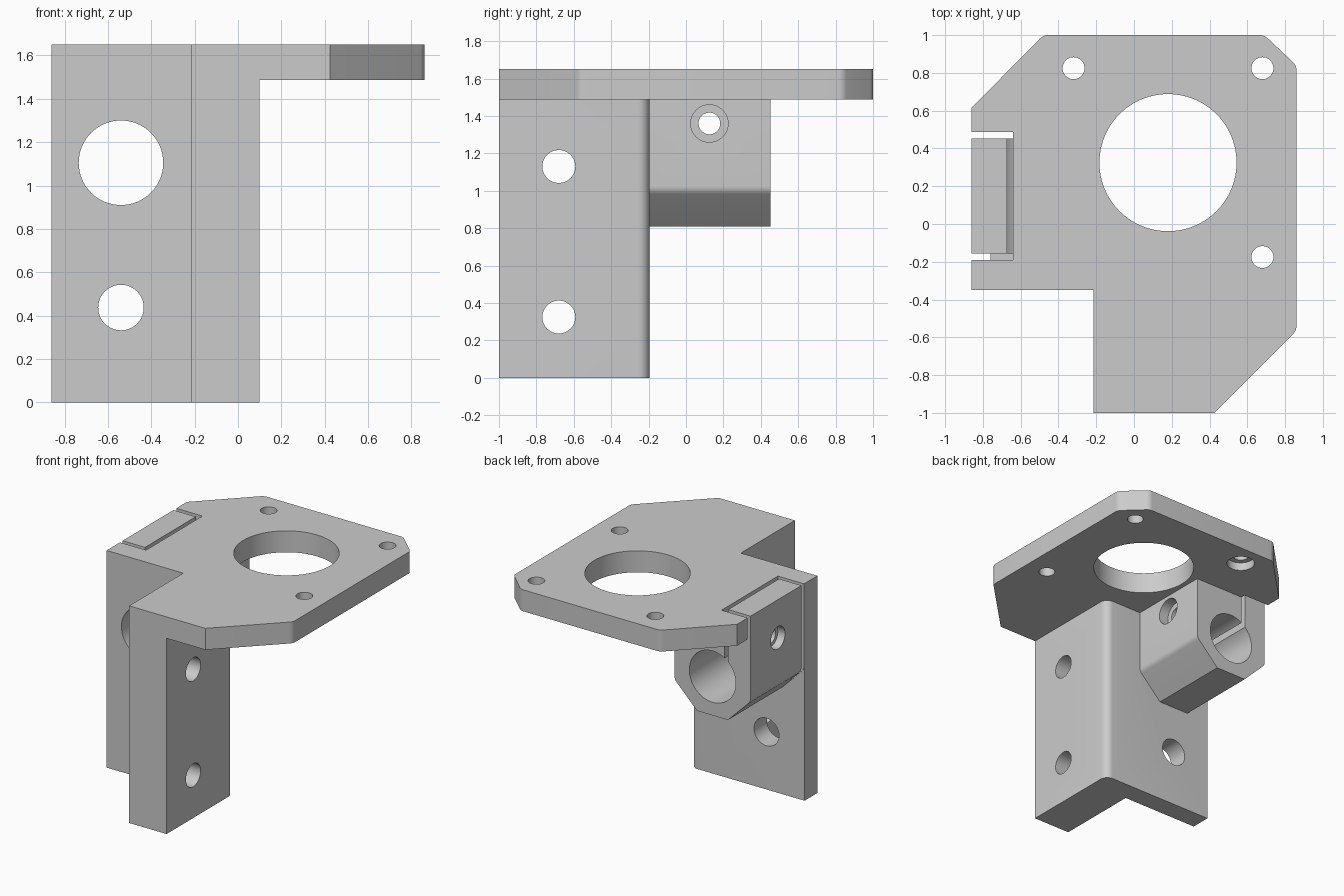
import bpy
import bmesh
from math import cos, sin, tan, pi
from mathutils import Vector, Matrix

if "Cube" in bpy.data.objects:
    bpy.data.objects.remove(bpy.data.objects["Cube"], do_unlink=True)

grey = bpy.data.materials.new("plain grey")
grey.use_nodes = True
grey.diffuse_color = (0.6, 0.6, 0.6, 1)
grey.node_tree.nodes["Principled BSDF"].inputs["Base Color"].default_value = (0.6, 0.6, 0.6, 1)


def rounded(points, steps=5):
    """Turn (x, y, radius) corners into an outline with rounded corners."""
    out = []
    for i, (x, y, r) in enumerate(points):
        p = Vector((x, y))
        if not r:
            out.append(p)
            continue
        a = (Vector(points[i - 1][:2]) - p).normalized()
        b = (Vector(points[(i + 1) % len(points)][:2]) - p).normalized()
        half = a.angle(b) / 2
        start, end = p + a * r / tan(half), p + b * r / tan(half)
        centre = p + (a + b).normalized() * r / sin(half)
        for s in range(steps + 1):
            d = start.lerp(end, s / steps) - centre
            out.append(centre + d.normalized() * r)
    return out


def prism(name, outline, axis, low, high):
    """Extrude an outline along an axis: z uses (x, y), y uses (x, z), x uses (y, z)."""
    def place(p, h):
        return {"z": (p[0], p[1], h), "y": (p[0], h, p[1]), "x": (h, p[0], p[1])}[axis]
    bm = bmesh.new()
    face = bm.faces.new([bm.verts.new(place(p, low)) for p in outline])
    grown = bmesh.ops.extrude_face_region(bm, geom=[face])["geom"]
    shift = Vector(place((0, 0), high - low))
    bmesh.ops.translate(bm, vec=shift, verts=[v for v in grown if isinstance(v, bmesh.types.BMVert)])
    bmesh.ops.recalc_face_normals(bm, faces=bm.faces)
    mesh = bpy.data.meshes.new(name)
    bm.to_mesh(mesh)
    bm.free()
    obj = bpy.data.objects.new(name, mesh)
    mesh.materials.append(grey)
    bpy.context.collection.objects.link(obj)
    return obj


def combine(target, other, operation):
    """Apply a boolean and remove the helper."""
    bpy.context.view_layer.objects.active = target
    mod = target.modifiers.new("join", "BOOLEAN")
    mod.operation, mod.object, mod.solver = operation, other, "EXACT"
    bpy.ops.object.modifier_apply(modifier=mod.name)
    bpy.data.objects.remove(other, do_unlink=True)


def drill(target, axis, u, v, radius, low, high, sides=48):
    ring = [(u + radius * cos(2 * pi * i / sides), v + radius * sin(2 * pi * i / sides)) for i in range(sides)]
    combine(target, prism("hole_cutter", ring, axis, low, high), "DIFFERENCE")


def slot(target, x0, x1, y0, y1, z0):
    box = [(x0, y0), (x1, y0), (x1, y1), (x0, y1)]
    combine(target, prism("slot_cutter", box, "z", z0, 2), "DIFFERENCE")


# Top plate with clipped corners
body = prism("motor_bracket", rounded([
    (-0.86, -0.35, 0), (-0.215, -0.35, 0), (-0.215, -1, 0), (0.425, -1, 0),
    (0.86, -0.565, 0.06), (0.86, 0.84, 0.06), (0.69, 1, 0.06),
    (-0.48, 1, 0.06), (-0.86, 0.615, 0)]), "z", 1.487, 1.65)

# Upright angle: front leg and side wall
angle = prism("upright_angle", rounded([
    (-0.86, -0.35, 0), (-0.215, -0.35, 0), (-0.215, -1, 0),
    (0.1, -1, 0), (0.1, -0.195, 0.06), (-0.86, -0.195, 0)]), "z", 0, 1.57)
combine(body, angle, "UNION")

# Rod clamp block with chamfered underside
clamp = prism("clamp_block", rounded([
    (-0.86, 1.6, 0), (-0.86, 1, 0.06), (-0.67, 0.81, 0),
    (-0.41, 0.81, 0), (-0.22, 1, 0.06), (-0.22, 1.6, 0)]), "y", -0.25, 0.453)
combine(body, clamp, "UNION")

# Plate openings, one with a recess underneath
drill(body, "z", 0.18, 0.325, 0.363, 1.4, 2, 96)
for x, y in ((-0.32, 0.825), (0.68, 0.825), (0.68, -0.175)):
    drill(body, "z", x, y, 0.058, 1.4, 2)
drill(body, "z", -0.32, 0.825, 0.1, 1.4, 1.55)

# Leg and wall screw holes, rod bore
for z in (0.325, 1.13):
    drill(body, "x", -0.68, z, 0.088, -0.4, 0.3)
drill(body, "y", -0.54, 0.437, 0.105, -0.6, 0)
drill(body, "y", -0.54, 1.105, 0.195, -0.6, 0.7, 64)

# Slots that free the clamp arm
slot(body, -0.672, -0.64, -0.19, 0.488, 1.05)
slot(body, -1, -0.64, -0.19, -0.157, 0.9)
slot(body, -1, -0.64, 0.453, 0.488, 1.4)

# Clamp screw hole with recesses at both ends
drill(body, "x", 0.125, 1.36, 0.058, -1, 0)
drill(body, "x", 0.125, 1.36, 0.1, -0.3, -0.15)
drill(body, "x", 0.125, 1.36, 0.085, -1, -0.8)

# Tidy coplanar seams and smooth the bores
bm = bmesh.new()
bm.from_mesh(body.data)
bmesh.ops.remove_doubles(bm, verts=bm.verts, dist=0.0002)
bmesh.ops.dissolve_limit(bm, angle_limit=0.01, verts=bm.verts, edges=bm.edges)
bm.to_mesh(body.data)
bm.free()
bpy.ops.object.select_all(action="DESELECT")
body.select_set(True)
bpy.context.view_layer.objects.active = body
bpy.ops.object.shade_smooth_by_angle(angle=0.5)
